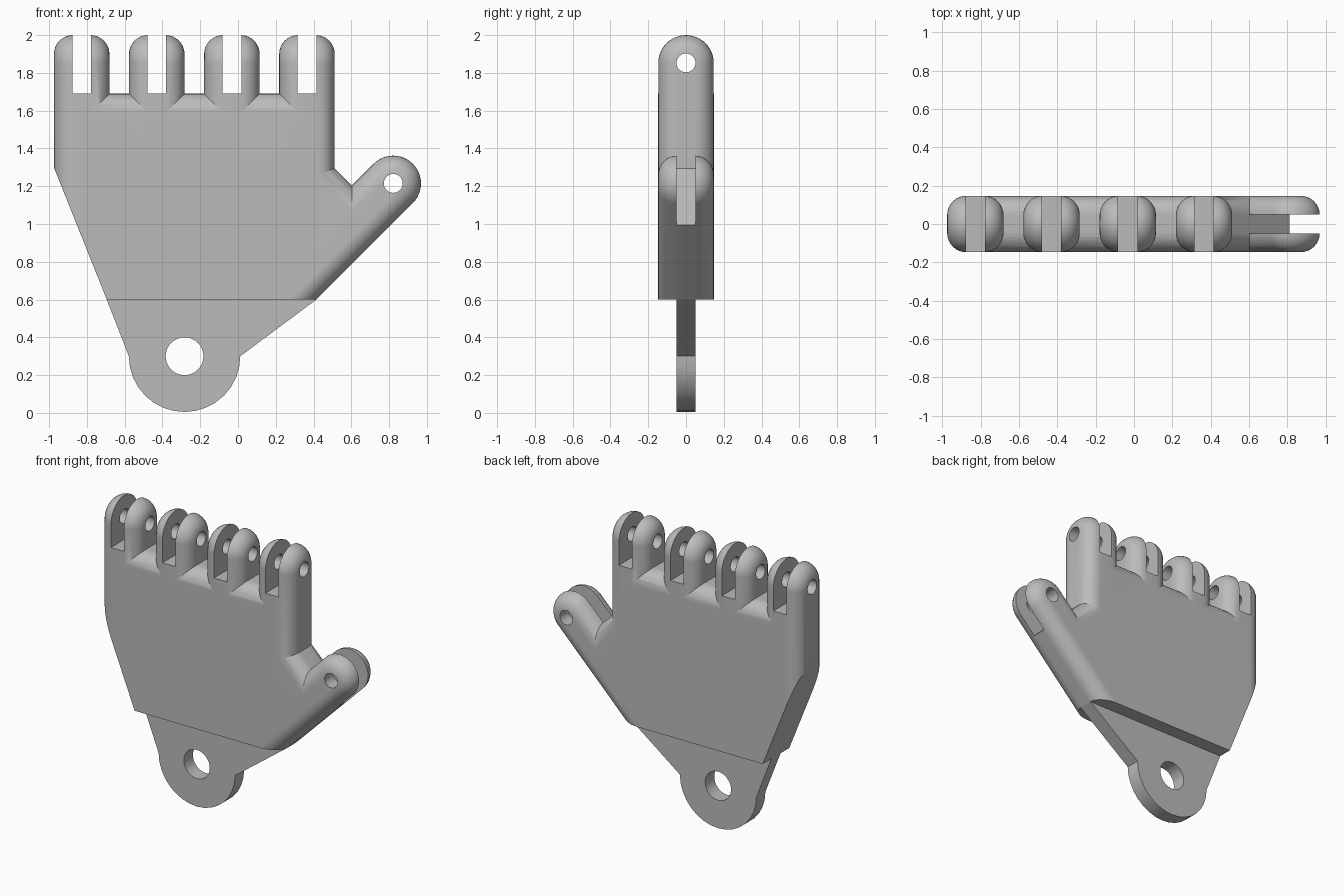
import bpy, bmesh
from math import sin, cos, pi, radians
from mathutils import Matrix

if "Cube" in bpy.data.objects:
    bpy.data.objects.remove(bpy.data.objects["Cube"])

R = 0.147          # half thickness of palm and knuckles
FILLET = 0.1
SLOT_FLOOR = 0.163  # distance from hinge pin to slot floor
PIN_Z = 1.853

grey = bpy.data.materials.new("plain_grey")
grey.use_nodes = True
grey.diffuse_color = (0.5, 0.5, 0.5, 1)
grey.node_tree.nodes["Principled BSDF"].inputs["Base Color"].default_value = (0.5, 0.5, 0.5, 1)


def plate(name, outline, half, rounded=0, place=Matrix()):
    """Extrude an x-z outline along y; fillet the rims of its first sides."""
    bm = bmesh.new()
    front = [bm.verts.new((x, -half, z)) for x, z in outline]
    back = [bm.verts.new((x, half, z)) for x, z in outline]
    bm.faces.new(front)
    bm.faces.new(back[::-1])
    n = len(outline)
    for i in range(n):
        j = (i + 1) % n
        bm.faces.new((front[j], front[i], back[i], back[j]))
    bmesh.ops.recalc_face_normals(bm, faces=bm.faces)
    if rounded:
        rims = [bm.edges.get((row[i], row[i + 1])) for row in (front, back) for i in range(rounded)]
        bmesh.ops.bevel(bm, geom=rims, offset=FILLET, offset_type='OFFSET', segments=8,
                        profile=0.5, affect='EDGES', clamp_overlap=False)
    bm.transform(place)
    mesh = bpy.data.meshes.new(name)
    bm.to_mesh(mesh)
    bm.free()
    mesh.materials.append(grey)
    obj = bpy.data.objects.new(name, mesh)
    bpy.context.collection.objects.link(obj)
    return obj


def arc(cx, cz, r, start, end, steps):
    angles = [start + (end - start) * i / steps for i in range(steps + 1)]
    return [(cx + r * cos(a), cz + r * sin(a)) for a in angles]


def circle(cx, cz, r, steps=32):
    return arc(cx, cz, r, 0, 2 * pi, steps)[:-1]


def combine(target, tool, operation):
    bpy.context.view_layer.objects.active = target
    mod = target.modifiers.new("combine", 'BOOLEAN')
    mod.operation, mod.solver, mod.object = operation, 'EXACT', tool
    bpy.ops.object.modifier_apply(modifier=mod.name)
    bpy.data.objects.remove(tool)


def knuckle(place, length):
    """Rounded bar with its hinge pin at the local origin, plus its cutters."""
    outline = [(R, -length)] + arc(0, 0, R, 0, pi, 24) + [(-R, -length)]
    bar = plate("knuckle", outline, R, len(outline) - 1, place)
    w, top = 0.16, 0.3
    slot = plate("slot_cutter", [(-w, -SLOT_FLOOR), (w, -SLOT_FLOOR), (w, top), (-w, top)],
                 0.05, 0, place)
    pin = plate("pin_cutter", circle(0, 0, 0.05), 0.16, 0, place)
    return bar, [slot, pin]


# Palm slab with a rounded top rim
first, last = -0.8275, 0.365
palm = plate("hand_palm", [(first, 1.69), (last, 1.69), (last, 0.758), (0.207, 0.6), (first, 0.6)], R, 1)

# Web between thumb and palm, rounded on its outer rim
thumb_place = Matrix.Translation((0.822, 0, 1.215)) @ Matrix.Rotation(radians(45), 4, 'Y')
web = plate("thumb_web", [(-0.484, -SLOT_FLOOR), (0, -SLOT_FLOOR), (0, -0.865), (-0.484, -0.865)],
            R, 1, thumb_place)
combine(palm, web, 'UNION')

# Four finger knuckles and the thumb knuckle
cutters = []
turn = Matrix.Rotation(radians(90), 4, 'Z')
places = [(Matrix.Translation((first + (last - first) * i / 3, 0, PIN_Z)) @ turn, PIN_Z - 0.9)
          for i in range(4)]
for place, length in places + [(thumb_place, 1.06)]:
    bar, tools = knuckle(place, length)
    combine(palm, bar, 'UNION')
    cutters += tools

# Trim the wrist line and the slanted outer side
combine(palm, plate("wrist_trim", [(-2, 0.6), (2, 0.6), (2, -1), (-2, -1)], 0.4), 'DIFFERENCE')
combine(palm, plate("side_trim", [(-1.055, 1.5), (-0.535, 0.2), (-1.5, 0.2), (-1.5, 1.5)], 0.4),
        'DIFFERENCE')

# Thin wrist tab with a round end
tab_x, tab_z, tab_r = -0.283, 0.3, 0.295
tab = plate("wrist_tab", [(0.2, 0.75), (-0.5, 0.75), (-0.695, 0.6)]
            + arc(tab_x, tab_z, tab_r, pi, 2 * pi, 16) + [(0.415, 0.6)], 0.05)
combine(palm, tab, 'UNION')
cutters.append(plate("wrist_pin_cutter", circle(tab_x, tab_z, 0.1), 0.3))

# Slots and pin holes
for cutter in cutters:
    combine(palm, cutter, 'DIFFERENCE')

# Smooth fillets, crisp edges
bpy.ops.object.select_all(action='DESELECT')
palm.select_set(True)
bpy.context.view_layer.objects.active = palm
bpy.ops.object.shade_smooth_by_angle(angle=radians(25))
weighted = palm.modifiers.new("even_shading", 'WEIGHTED_NORMAL')
weighted.keep_sharp = True
